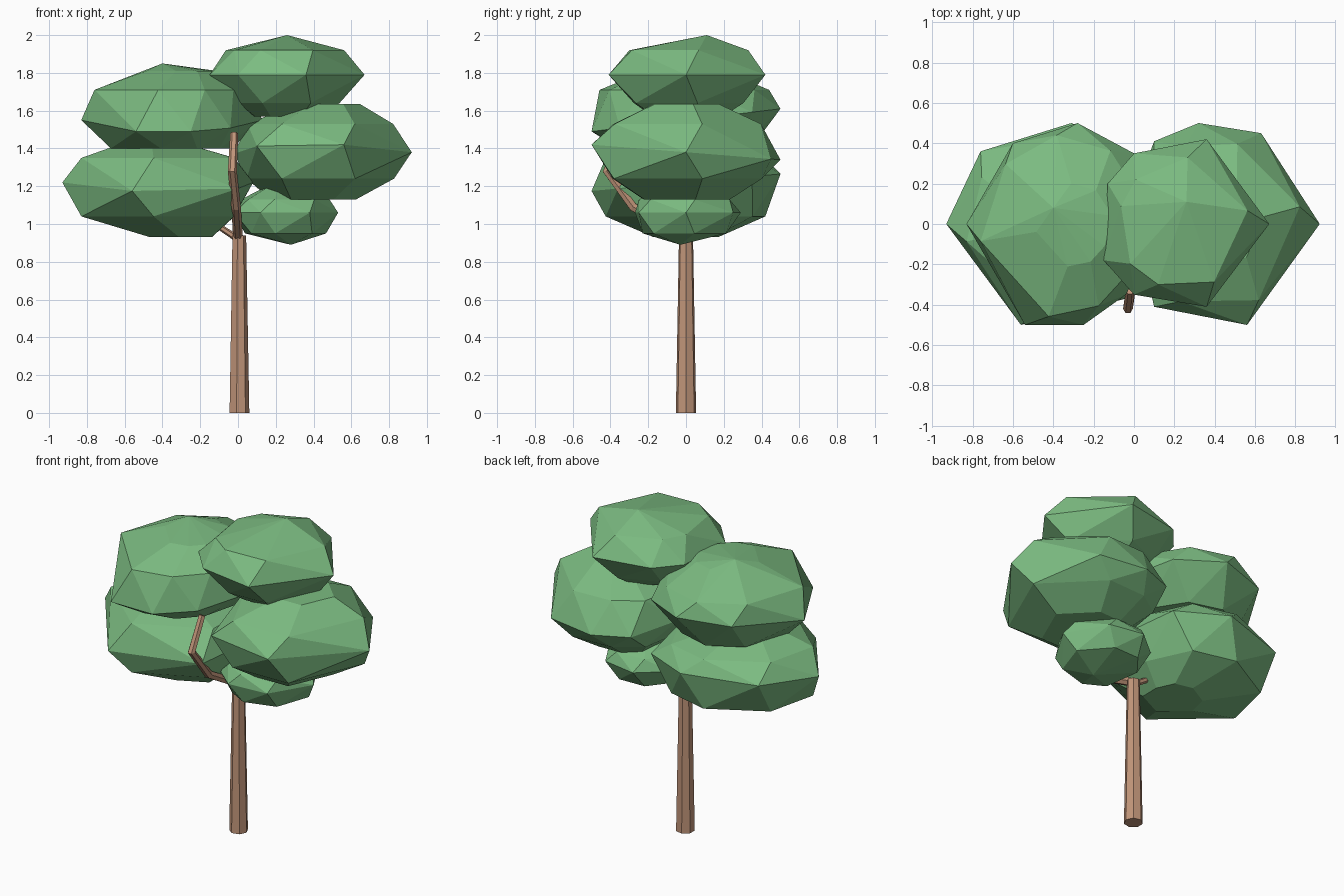
import bpy, bmesh, math
from mathutils import Matrix, Vector

cube = bpy.data.objects.get("Cube")
if cube:
    bpy.data.objects.remove(cube, do_unlink=True)


def material(name, color):
    mat = bpy.data.materials.new(name)
    mat.use_nodes = True
    mat.diffuse_color = color
    mat.node_tree.nodes["Principled BSDF"].inputs["Base Color"].default_value = color
    return mat


leaf_green = material("leaf green", (0.2, 0.5, 0.22, 1))
bark_brown = material("bark brown", (0.54, 0.305, 0.195, 1))


def add_object(name, bm, mat):
    bmesh.ops.recalc_face_normals(bm, faces=bm.faces)
    mesh = bpy.data.meshes.new(name)
    bm.to_mesh(mesh)
    bm.free()
    mesh.materials.append(mat)
    obj = bpy.data.objects.new(name, mesh)
    bpy.context.collection.objects.link(obj)
    return obj


def leaf_clump(name, center, outline, layers, tilt=0, apex=None):
    """Faceted clump: a rim outline repeated at layers (height, scale, shift in x),
    the smaller layers twisted a little and the rim tilted towards the back,
    all wrapped in a convex hull."""
    bm = bmesh.new()
    middle = Vector((center, 0))
    for height, scale, shift in layers:
        is_rim = scale == 1
        twist = Matrix.Rotation(0 if is_rim else math.radians(12), 2)
        for point in outline:
            p = middle + twist @ (Vector(point) - middle) * scale
            rise = tilt * p.y if is_rim else 0
            bm.verts.new((p.x + shift, p.y, height + rise))
    if apex:
        bm.verts.new(apex)
    hull = bmesh.ops.convex_hull(bm, input=bm.verts[:])
    loose = {v for v in hull["geom_interior"] if isinstance(v, bmesh.types.BMVert)}
    bmesh.ops.delete(bm, geom=list(loose), context="VERTS")
    return add_object(name, bm, leaf_green)


# Leaf clumps
leaf_clump("top_leaves", 0.25,
           [(0.67, 0), (0.36, 0.42), (0, 0.35), (-0.13, 0.2),
            (-0.15, -0.18), (0, -0.35), (0.36, -0.41)],
           [(1.57, 0.45, 0), (1.64, 0.7, 0), (1.79, 1, 0), (1.92, 0.76, 0)],
           apex=(0.26, 0.11, 2.0))
leaf_clump("upper_left_leaves", -0.36,
           [(-0.83, 0), (-0.6, 0.4), (-0.28, 0.5), (0, 0.35),
            (0.13, 0), (-0.04, -0.35), (-0.25, -0.5), (-0.54, -0.5)],
           [(1.40, 0.68, 0), (1.55, 1, 0), (1.71, 0.87, 0), (1.81, 0.4, 0.06)],
           tilt=0.12, apex=(-0.40, 0.08, 1.85))
leaf_clump("middle_leaves", 0.42,
           [(0.92, 0), (0.63, 0.45), (0.32, 0.5), (0.1, 0.41),
            (-0.02, 0.1), (0.1, -0.41), (0.56, -0.5)],
           [(1.13, 0.48, -0.03), (1.24, 0.83, 0), (1.38, 1, 0),
            (1.53, 0.82, 0), (1.635, 0.36, 0.05)],
           tilt=-0.08)
leaf_clump("lower_left_leaves", -0.42,
           [(-0.93, 0), (-0.76, 0.36), (-0.31, 0.5), (0, 0.35),
            (0.08, 0), (0, -0.36), (-0.56, -0.5)],
           [(0.93, 0.33, 0.12), (1.04, 0.82, 0), (1.22, 1, 0),
            (1.35, 0.82, 0), (1.41, 0.44, -0.02)],
           tilt=0.09)
leaf_clump("small_low_leaves", 0.26,
           [(0.53, 0), (0.39, 0.25), (0.17, 0.29), (0, 0.15),
            (-0.02, -0.15), (0.12, -0.27), (0.38, -0.25)],
           [(0.95, 0.78, 0), (1.06, 1, 0), (1.13, 0.85, 0), (1.19, 0.45, 0)],
           apex=(0.28, -0.03, 0.89))


def limb(name, path, radii, sides):
    """Tapered tube through a path of points."""
    bm = bmesh.new()
    path = [Vector(p) for p in path]
    rings = []
    for i, (point, radius) in enumerate(zip(path, radii)):
        along = path[min(i + 1, len(path) - 1)] - path[max(i - 1, 0)]
        turn = Vector((0, 0, 1)).rotation_difference(along)
        ring = []
        for k in range(sides):
            a = math.tau * k / sides
            offset = Vector((math.cos(a), math.sin(a), 0)) * radius
            ring.append(bm.verts.new(point + turn @ offset))
        rings.append(ring)
    for lower, upper in zip(rings, rings[1:]):
        for k in range(sides):
            n = (k + 1) % sides
            bm.faces.new((lower[k], lower[n], upper[n], upper[k]))
    bm.faces.new(rings[0][::-1])
    bm.faces.new(rings[-1])
    return add_object(name, bm, bark_brown)


# Trunk and branches
limb("trunk", [(0.005, 0, 0), (0.005, 0, 0.94)], [0.055, 0.038], 7)
limb("front_branch",
     [(0, 0, 0.93), (-0.01, -0.28, 1.09), (-0.03, -0.42, 1.28), (-0.02, -0.33, 1.48)],
     [0.026, 0.025, 0.024, 0.021], 6)
limb("side_branch", [(0, 0, 0.92), (-0.12, 0, 1.0), (-0.3, 0, 1.1)],
     [0.018, 0.016, 0.012], 6)
